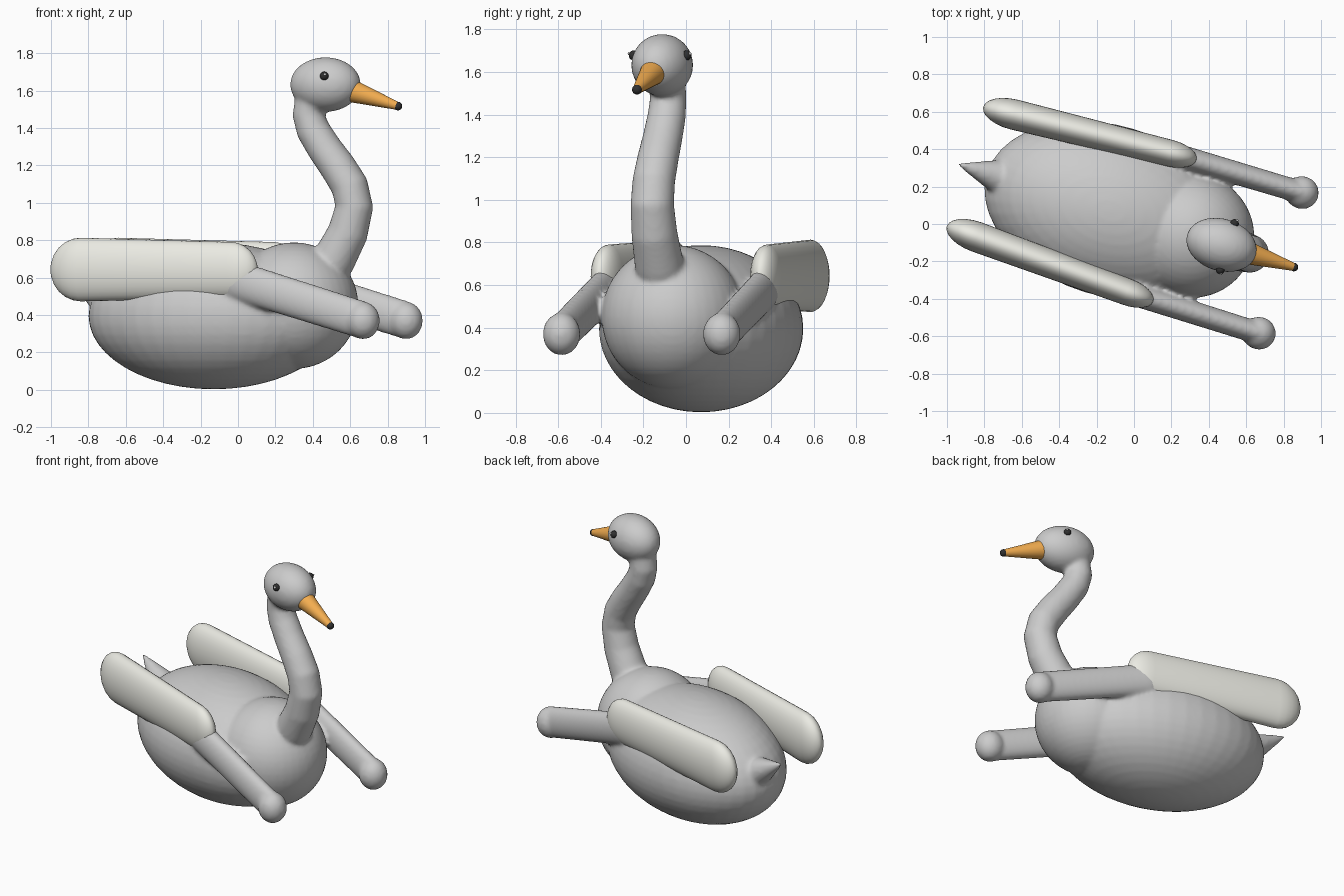
import bpy, bmesh, math
from mathutils import Matrix, Vector

if "Cube" in bpy.data.objects:
    bpy.data.objects.remove(bpy.data.objects["Cube"])

# Bird is built along +x, then turned about z into its final heading
PLACE = Matrix.Rotation(math.radians(-17), 4, 'Z') @ Matrix.Translation((0, 0.03, 0))


def ball(bm, c, s):
    m = Matrix.Translation(c) @ Matrix.Diagonal((*s, 1))
    bmesh.ops.create_uvsphere(bm, u_segments=40, v_segments=24, radius=1, matrix=m)


def tube(bm, pts, flat=1.0, dome=True, n=32):
    """Loft through (x, y, z, r); flat scales sideways, dome rounds the ends."""
    P = [Vector(p[:3]) for p in pts]
    secs = []
    for i, p in enumerate(P):
        t = (P[min(i + 1, len(P) - 1)] - P[max(i - 1, 0)]).normalized()
        secs.append((p, t, pts[i][3]))
    if dome:
        angs = [math.radians(a) for a in (15, 30, 45, 60, 75, 87)]
        p0, t0, r0 = secs[0]
        p1, t1, r1 = secs[-1]
        head = [(p0 - t0 * r0 * math.sin(a), t0, r0 * math.cos(a)) for a in reversed(angs)]
        tail = [(p1 + t1 * r1 * math.sin(a), t1, r1 * math.cos(a)) for a in angs]
        secs = head + secs + tail
    rings = []
    for p, t, r in secs:
        side = Vector((0, 1, 0))
        side = (side - t * side.dot(t)).normalized()
        up = t.cross(side)
        rings.append([bm.verts.new(p + side * (r * flat * math.cos(a)) + up * (r * math.sin(a)))
                      for a in (2 * math.pi * k / n for k in range(n))])
    for A, B in zip(rings, rings[1:]):
        for k in range(n):
            j = (k + 1) % n
            bm.faces.new((A[k], A[j], B[j], B[k]))
    bm.faces.new(list(reversed(rings[0])))
    bm.faces.new(rings[-1])


def finish(bm, name, color=None):
    bmesh.ops.recalc_face_normals(bm, faces=bm.faces)
    bm.transform(PLACE)
    me = bpy.data.meshes.new(name)
    bm.to_mesh(me)
    bm.free()
    me.shade_smooth()
    ob = bpy.data.objects.new(name, me)
    bpy.context.collection.objects.link(ob)
    if color:
        mat = bpy.data.materials.get(color[0]) or bpy.data.materials.new(color[0])
        mat.diffuse_color = (*color[1], 1)
        mat.use_nodes = True
        mat.node_tree.nodes["Principled BSDF"].inputs["Base Color"].default_value = mat.diffuse_color
        me.materials.append(mat)
    return ob


WHITE = ("off_white", (0.83, 0.83, 0.77))
ORANGE = ("orange", (0.9, 0.42, 0.08))
BLACK = ("black", (0.03, 0.03, 0.03))
SHINE = ("shine", (1, 1, 1))

# Body, chest, neck, head, tail and forward floats fused into one skin
bm = bmesh.new()
ball(bm, (-0.145, 0, 0.395), (0.687, 0.456, 0.392))
ball(bm, (0.304, 0, 0.45), (0.345, 0.335, 0.338))
tube(bm, [(0.44, 0, 0.58, 0.12), (0.53, 0, 0.70, 0.115), (0.605, 0, 0.84, 0.108),
          (0.641, 0, 0.98, 0.102), (0.615, 0, 1.09, 0.1), (0.55, 0, 1.19, 0.097),
          (0.475, 0, 1.29, 0.093), (0.41, 0, 1.39, 0.09), (0.385, 0, 1.47, 0.086),
          (0.40, 0, 1.56, 0.086)])
ball(bm, (0.48, 0, 1.632), (0.193, 0.14, 0.146))
tube(bm, [(-0.62, 0, 0.42, 0.15), (-0.995, 0, 0.635, 0.006)], dome=False)
for s in (1, -1):
    tube(bm, [(0.1, s * 0.388, 0.585, 0.105), (0.8, s * 0.393, 0.375, 0.1)], flat=0.6)
    ball(bm, (0.81, s * 0.393, 0.37), (0.09, 0.088, 0.1))
body = finish(bm, "body")
rm = body.modifiers.new("fuse", 'REMESH')
rm.mode = 'VOXEL'
rm.voxel_size = 0.014
rm.use_smooth_shade = True
sm = body.modifiers.new("soften", 'SMOOTH')
sm.factor = 0.5
sm.iterations = 5

# Flattened wings
for s, side in ((1, "left"), (-1, "right")):
    bm = bmesh.new()
    tube(bm, [(-0.784, s * 0.342, 0.643, 0.17), (0.07, s * 0.388, 0.64, 0.15)], flat=0.48)
    finish(bm, side + "_wing", WHITE)

    # Eyes with a small highlight
    bm = bmesh.new()
    ball(bm, (0.513, s * 0.13, 1.678), (0.023,) * 3)
    finish(bm, side + "_eye", BLACK)
    bm = bmesh.new()
    ball(bm, (0.522, s * 0.149, 1.686), (0.007,) * 3)
    finish(bm, side + "_eye_highlight", SHINE)

# Beak and its dark tip
bm = bmesh.new()
tube(bm, [(0.63, 0, 1.597, 0.061), (0.885, 0, 1.517, 0.021)], dome=False)
beak = finish(bm, "beak", ORANGE)
beak.data.set_sharp_from_angle(angle=math.radians(40))
bm = bmesh.new()
ball(bm, (0.885, 0, 1.517), (0.023,) * 3)
finish(bm, "beak_tip", BLACK)
